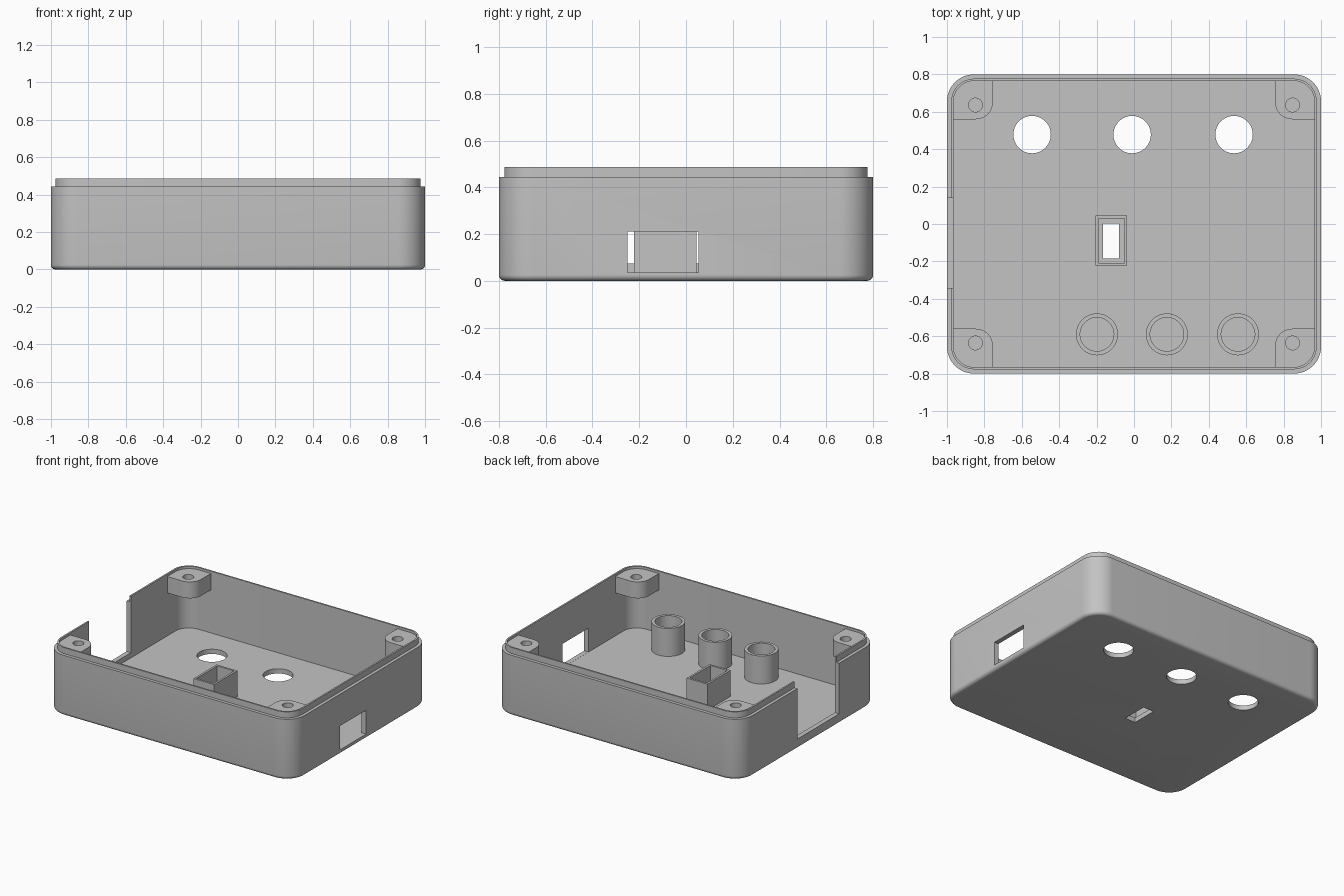
import bpy, bmesh, math

if "Cube" in bpy.data.objects:
    bpy.data.objects.remove(bpy.data.objects["Cube"], do_unlink=True)

grey = bpy.data.materials.new("plain grey")
grey.use_nodes = True
colour = (0.55, 0.55, 0.55, 1)
grey.diffuse_color = colour
grey.node_tree.nodes["Principled BSDF"].inputs["Base Color"].default_value = colour

FLOOR, STEP, LIP = 0.035, 0.443, 0.487
WALL, LIP_INSET = 0.035, 0.023


def rounded(x0, x1, y0, y1, radii, seg=12):
    """Counter-clockwise outline; radii start at the (x1, y1) corner."""
    pts = []
    corners = [(x1, y1, -1, -1), (x0, y1, 1, -1), (x0, y0, 1, 1), (x1, y0, -1, 1)]
    for i, ((x, y, sx, sy), r) in enumerate(zip(corners, radii)):
        if r == 0:
            pts.append((x, y))
            continue
        for k in range(seg + 1):
            a = math.pi / 2 * (i + k / seg)
            pts.append((x + sx * r + r * math.cos(a), y + sy * r + r * math.sin(a)))
    return pts


def circle(x, y, r, seg=48):
    return [(x + r * math.cos(math.tau * k / seg), y + r * math.sin(math.tau * k / seg))
            for k in range(seg)]


def loft(name, rings, closed=False):
    """Skin (outline, z) rings; cap the ends, or join last to first."""
    bm = bmesh.new()
    loops = [[bm.verts.new((x, y, z)) for x, y in pts] for pts, z in rings]
    pairs = list(zip(loops, loops[1:]))
    if closed:
        pairs.append((loops[-1], loops[0]))
    else:
        bm.faces.new(loops[0][::-1])
        bm.faces.new(loops[-1])
    n = len(loops[0])
    for a, b in pairs:
        for i in range(n):
            j = (i + 1) % n
            bm.faces.new((a[i], a[j], b[j], b[i]))
    bmesh.ops.recalc_face_normals(bm, faces=bm.faces)
    mesh = bpy.data.meshes.new(name)
    bm.to_mesh(mesh)
    bm.free()
    mesh.materials.append(grey)
    obj = bpy.data.objects.new(name, mesh)
    bpy.context.collection.objects.link(obj)
    return obj


def prism(name, pts, z0, z1):
    return loft(name, [(pts, z0), (pts, z1)])


def sleeve(name, outer, inner, z0, z1):
    return loft(name, [(outer, z0), (outer, z1), (inner, z1), (inner, z0)], closed=True)


def block(x0, x1, y0, y1):
    return rounded(x0, x1, y0, y1, (0, 0, 0, 0))


def activate(obj):
    bpy.ops.object.select_all(action="DESELECT")
    obj.select_set(True)
    bpy.context.view_layer.objects.active = obj


def cut(obj, cutters):
    activate(obj)
    for c in cutters:
        c.hide_render = True
        mod = obj.modifiers.new("cut", "BOOLEAN")
        mod.operation, mod.solver, mod.object = "DIFFERENCE", "EXACT", c
        bpy.ops.object.modifier_apply(modifier=mod.name)
        bpy.data.objects.remove(c, do_unlink=True)


def shell_ring(inset):
    return rounded(inset - 1, 1 - inset, inset - 0.8, 0.8 - inset, [0.145 - inset] * 4)


# Shell: rounded bottom edge, outer wall, stepped lip, inner wall, floor
FILLET = 0.025
rings = []
for k in range(7):
    a = math.pi / 2 * k / 6
    rings.append((shell_ring(FILLET * (1 - math.sin(a))), FILLET * (1 - math.cos(a))))
rings += [(shell_ring(0), STEP), (shell_ring(LIP_INSET), STEP), (shell_ring(LIP_INSET), LIP),
          (shell_ring(WALL), LIP), (shell_ring(WALL), FLOOR)]
shell = loft("case_shell", rings)

# Openings: three round floor holes, switch slot, side window, side notch
openings = [prism("hole_cutter", circle(x, 0.478, 0.1), -0.1, 0.1) for x in (-0.545, -0.01, 0.535)]
openings += [
    prism("slot_cutter", block(-0.165, -0.08, -0.185, 0.003), -0.1, 0.1),
    prism("window_cutter", block(0.9, 1.1, -0.25, 0.053), FLOOR + 0.0005, 0.21),
    prism("notch_cutter", block(-1.1, -0.9, -0.343, 0.14), 0.073, 0.6),
]
cut(shell, openings)
parts = [shell]

# Button guide tubes
for i, x in enumerate((-0.198, 0.176, 0.556)):
    parts.append(sleeve(f"guide_tube_{i + 1}", circle(x, -0.59, 0.112),
                        circle(x, -0.59, 0.09), FLOOR - 0.01, 0.24))

# Switch frame
parts.append(sleeve("switch_frame", block(-0.205, -0.037, -0.223, 0.045),
                    block(-0.19, -0.052, -0.208, 0.03), FLOOR - 0.01, 0.226))

# Screw bosses in the four corners
for sx, side in ((1, "left"), (-1, "right")):
    for sy, end in ((1, "back"), (-1, "front")):
        pts = rounded(0.755, 0.968, 0.56, 0.768, (0.113, 0, 0.09, 0))
        boss = prism(f"screw_boss_{end}_{side}", [(sx * x, sy * y) for x, y in pts], 0.35, 0.47)
        cut(boss, [prism("screw_cutter", circle(sx * 0.848, sy * 0.636, 0.037, 32), 0.3, 0.6)])
        parts.append(boss)

for part in parts:
    activate(part)
    bpy.ops.object.shade_smooth_by_angle(angle=math.radians(30))
